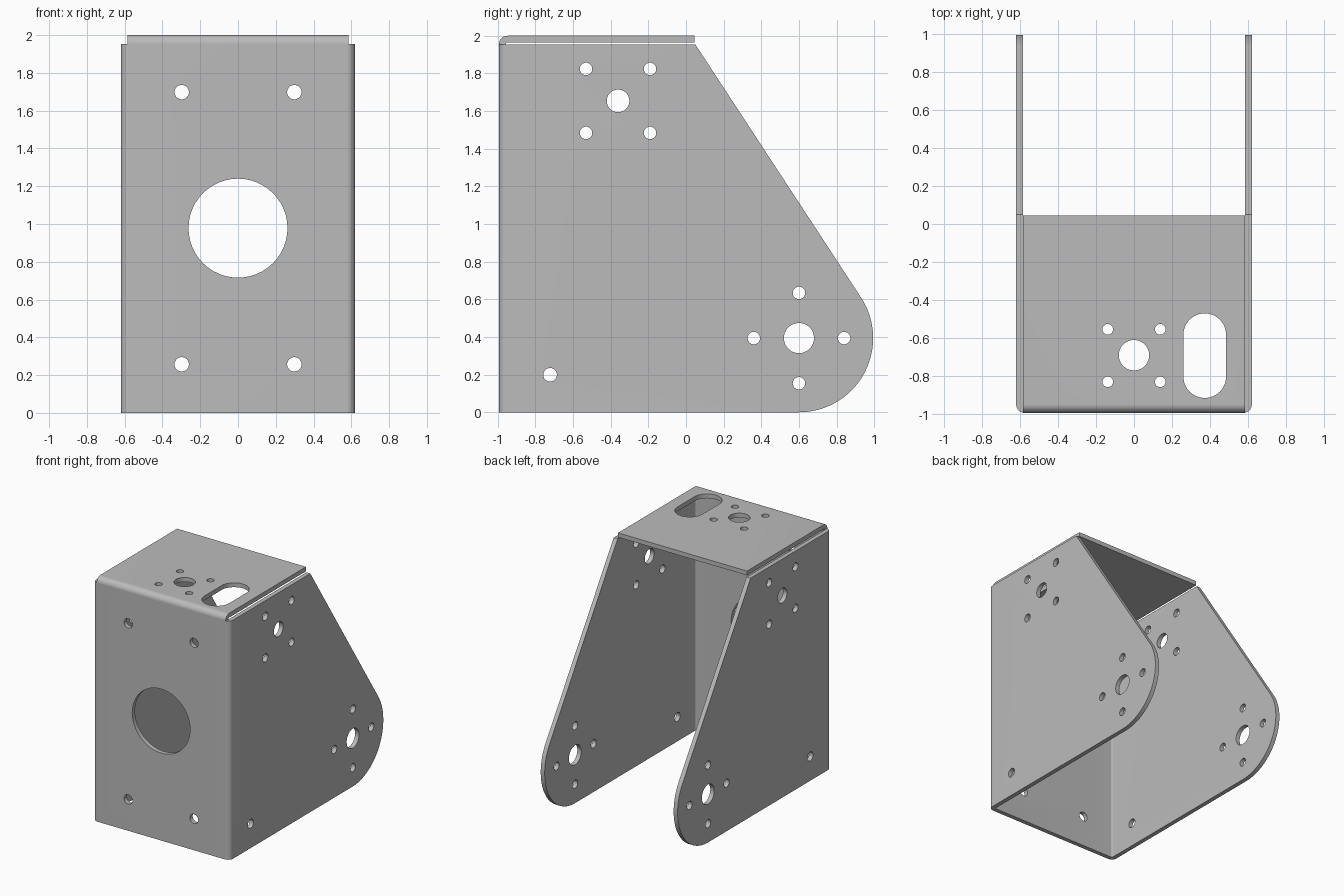
import bpy, bmesh
from math import sin, cos, radians
from mathutils import Vector

if "Cube" in bpy.data.objects:
    bpy.data.objects.remove(bpy.data.objects["Cube"], do_unlink=True)

HALF_W, HALF_D = 0.62, 0.994      # outer half width and half depth
T = 0.036                         # sheet thickness
R_OUT, R_IN = 0.046, 0.01         # bend radii
SIDE_TOP = 1.953

steel = bpy.data.materials.new("grey_steel")
steel.use_nodes = True
GREY = (0.5, 0.5, 0.5, 1)
steel.diffuse_color = GREY
steel.node_tree.nodes["Principled BSDF"].inputs["Base Color"].default_value = GREY


def arc(u, v, r, start, end, n=12):
    """Points along an arc, angles in degrees."""
    angles = [radians(start + (end - start) * i / n) for i in range(n + 1)]
    return [(u + r * cos(a), v + r * sin(a)) for a in angles]


def circle(u, v, r):
    return arc(u, v, r, 0, 360, 48)[:-1]


def prisms(name, axis, outlines, low, high):
    """Extrude 2D outlines along an axis into one mesh object."""
    place = {"x": lambda u, v, w: (w, u, v),
             "y": lambda u, v, w: (u, w, v),
             "z": lambda u, v, w: (u, v, w)}[axis]
    bm = bmesh.new()
    for outline in outlines:
        face = bm.faces.new([bm.verts.new(place(u, v, low)) for u, v in outline])
        ext = bmesh.ops.extrude_face_region(bm, geom=[face])
        moved = [g for g in ext["geom"] if isinstance(g, bmesh.types.BMVert)]
        bmesh.ops.translate(bm, verts=moved, vec=Vector(place(0, 0, high - low)))
    bmesh.ops.recalc_face_normals(bm, faces=bm.faces)
    mesh = bpy.data.meshes.new(name)
    bm.to_mesh(mesh)
    bm.free()
    obj = bpy.data.objects.new(name, mesh)
    bpy.context.collection.objects.link(obj)
    mesh.materials.append(steel)
    return obj


def finish(obj, cuts):
    """Bake the boolean cuts, drop the cutters and shade the bends smooth."""
    for cutter, operation in cuts:
        mod = obj.modifiers.new(cutter.name, "BOOLEAN")
        mod.operation, mod.object, mod.solver = operation, cutter, "EXACT"
    bpy.context.view_layer.update()
    graph = bpy.context.evaluated_depsgraph_get()
    baked = bpy.data.meshes.new_from_object(obj.evaluated_get(graph))
    obj.modifiers.clear()
    obj.data = baked
    for cutter, _ in cuts:
        bpy.data.objects.remove(cutter, do_unlink=True)
    bpy.ops.object.select_all(action="DESELECT")
    obj.select_set(True)
    bpy.context.view_layer.objects.active = obj
    bpy.ops.object.shade_smooth_by_angle(angle=radians(30))


# Folded body: U-shaped plan with rounded bends
cx, cy = HALF_W - R_OUT, -HALF_D + R_OUT
outer = arc(-cx, cy, R_OUT, 180, 270) + arc(cx, cy, R_OUT, 270, 360)
inner = arc(cx, cy, R_IN, 360, 270) + arc(-cx, cy, R_IN, 270, 180)
plan = ([(-HALF_W, 1.2)] + outer + [(HALF_W, 1.2), (HALF_W - T, 1.2)]
        + inner + [(T - HALF_W, 1.2)])
body = prisms("folded_body", "z", [plan], -0.2, 2.2)

# Side outline: straight base, round nose, sloping rear edge
NOSE_Y, NOSE_Z, NOSE_R = 0.6, 0.394, 0.394
side = ([(-1.2, 0)] + arc(NOSE_Y, NOSE_Z, NOSE_R, -90, 33, 40)
        + [(0.05, SIDE_TOP), (-1.2, SIDE_TOP)])
trim = prisms("side_trim", "x", [side], -1, 1)

# Side holes: shaft mount, servo mount and one corner hole
side_holes = [circle(NOSE_Y, NOSE_Z, 0.08), circle(-0.361, 1.654, 0.06),
              circle(-0.722, 0.199, 0.036)]
for a in (0, 90, 180, 270):
    du, dv = cos(radians(a)) * 0.24, sin(radians(a)) * 0.24
    side_holes.append(circle(NOSE_Y + du, NOSE_Z + dv, 0.033))
for su in (-1, 1):
    for sv in (-1, 1):
        side_holes.append(circle(-0.361 + su * 0.17, 1.654 + sv * 0.17, 0.033))
side_cut = prisms("side_holes", "x", side_holes, -1, 1)

# Front holes: large centre opening and four fixings
front_holes = [circle(0, 0.978, 0.262)]
front_holes += [circle(x, z, 0.038) for x in (-0.298, 0.298) for z in (0.257, 1.698)]
front_cut = prisms("front_holes", "y", front_holes, -1.2, -0.9)
finish(body, [(trim, "INTERSECT"), (side_cut, "DIFFERENCE"), (front_cut, "DIFFERENCE")])

# Top flange: bent back from the front panel
bz = 2 - R_OUT
flange = ([(-HALF_D, SIDE_TOP)] + arc(cy, bz, R_OUT, 180, 90)
          + [(0.045, 2), (0.045, 2 - T)] + arc(cy, bz, R_IN, 90, 180)
          + [(-HALF_D + T, SIDE_TOP)])
top = prisms("top_flange", "x", [flange], T - HALF_W, HALF_W - T)

# Top holes: centre hole, four fixings and a cable slot
top_holes = [circle(0, -0.69, 0.08)]
top_holes += [circle(x, -0.692 + s * 0.138, 0.028) for x in (-0.138, 0.138) for s in (-1, 1)]
top_holes.append(arc(0.372, -0.582, 0.112, 0, 180, 24) + arc(0.372, -0.803, 0.112, 180, 360, 24))
top_cut = prisms("top_holes", "z", top_holes, 1.9, 2.1)
finish(top, [(top_cut, "DIFFERENCE")])
